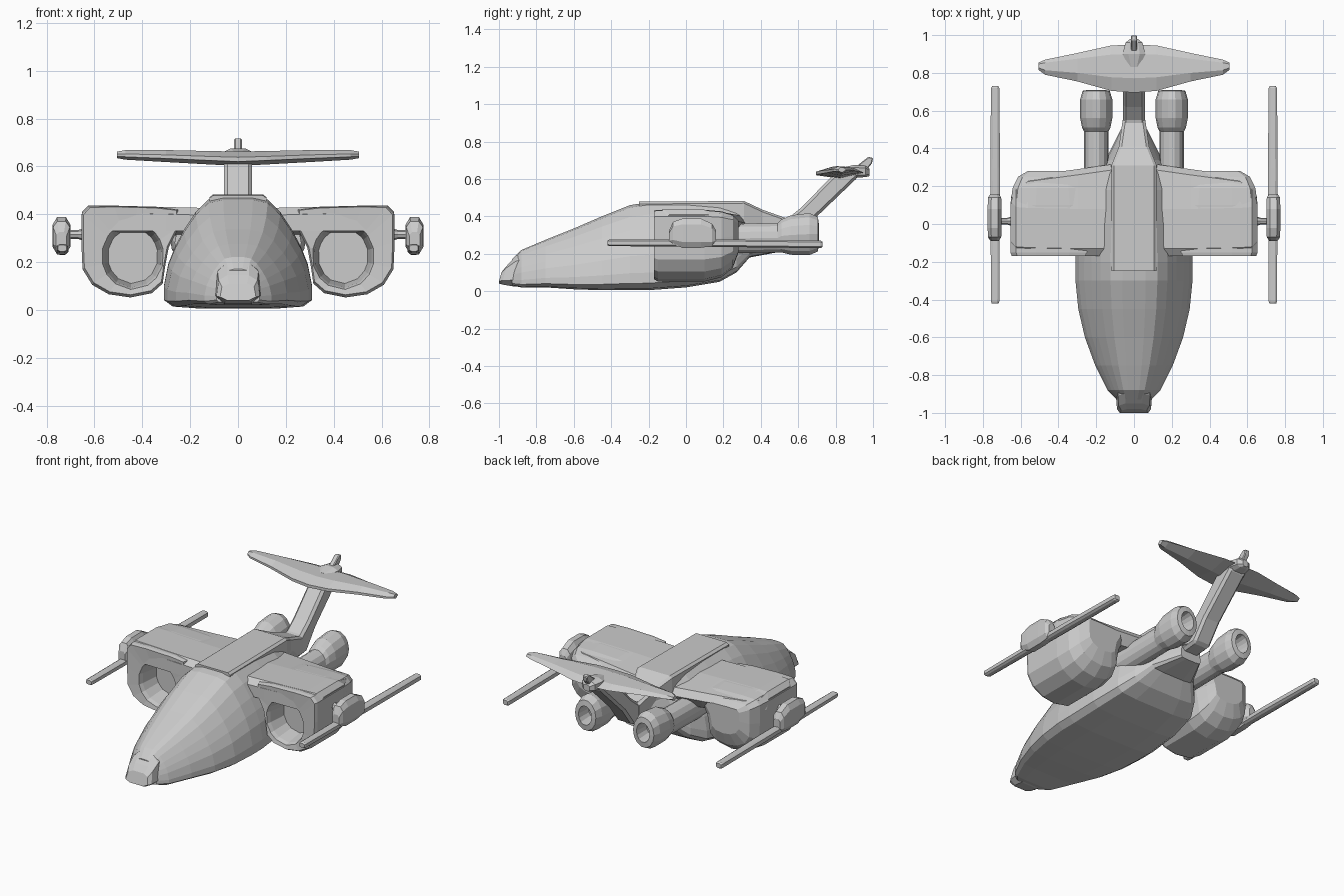
import bpy, bmesh, math


def loft(name, rings, mirror=False):
    """Skin a list of equal-length point rings and cap both ends."""
    bm = bmesh.new()
    vs = [[bm.verts.new(p) for p in r] for r in rings]
    n = len(rings[0])
    for a, b in zip(vs, vs[1:]):
        for i in range(n):
            j = (i + 1) % n
            bm.faces.new((a[i], a[j], b[j], b[i]))
    bm.faces.new(vs[0])
    bm.faces.new(vs[-1])
    bmesh.ops.recalc_face_normals(bm, faces=bm.faces)
    me = bpy.data.meshes.new(name)
    bm.to_mesh(me)
    bm.free()
    ob = bpy.data.objects.new(name, me)
    bpy.context.collection.objects.link(ob)
    if mirror:
        ob.modifiers.new("mirror", 'MIRROR').use_mirror_merge = False
    return ob


def ellipse(y, cx, cz, rx, rz, n=14):
    return [(cx + rx * math.cos(math.tau * i / n), y, cz + rz * math.sin(math.tau * i / n))
            for i in range(n)]


def plate(name, profile, hw):
    """Side profile (y, z) extruded across x with a slightly bevelled edge."""
    ob = loft(name, [[(x, y, z) for y, z in profile] for x in (-hw, hw)])
    b = ob.modifiers.new("bevel", 'BEVEL')
    b.width = hw * 0.3
    b.segments = 1
    return ob


# Fuselage: one normalised half section scaled along the body
half = [(0.5, 0), (0.88, 0.02), (1, 0.08), (1, 0.2), (0.94, 0.4), (0.85, 0.55),
        (0.73, 0.7), (0.57, 0.86), (0.4, 0.97), (0.2, 1)]
section = half + [(-u, v) for u, v in reversed(half)]
stations = [(-0.93, 0.09, 0.03, 0.17), (-0.88, 0.14, 0.02, 0.22), (-0.75, 0.205, 0.02, 0.275),
            (-0.6, 0.26, 0.01, 0.335), (-0.45, 0.295, 0.005, 0.4), (-0.3, 0.31, 0.005, 0.46),
            (-0.2, 0.31, 0.005, 0.475), (0.0, 0.30, 0.02, 0.475), (0.18, 0.27, 0.05, 0.47),
            (0.27, 0.22, 0.10, 0.46), (0.34, 0.15, 0.18, 0.44), (0.5, 0.07, 0.21, 0.39)]
loft("fuselage", [[(u * w, y, z0 + v * (z1 - z0)) for u, v in section]
                  for y, w, z0, z1 in stations])

# Nose cap
cap = [(-1, -0.6), (-0.6, -1), (0.6, -1), (1, -0.6), (0.9, 0.6), (0.5, 1), (-0.5, 1), (-0.9, 0.6)]
loft("nose_cap", [[(u * w, y + max(v, 0) * lean, zc + v * h) for u, v in cap]
                  for y, w, zc, h, lean in [(-1.0, 0.075, 0.075, 0.035, 0.02),
                                            (-0.98, 0.09, 0.09, 0.055, 0.03),
                                            (-0.92, 0.095, 0.11, 0.085, 0.02),
                                            (-0.85, 0.09, 0.12, 0.09, 0.0)]])

# Flat spine on top of the fuselage
loft("spine", [[(-w, y, z0), (w, y, z0), (w, y, z1 - 0.012), (w - 0.015, y, z1),
                (-w + 0.015, y, z1), (-w, y, z1 - 0.012)]
               for y, w, z0, z1 in [(-0.25, 0.12, 0.40, 0.478), (0.31, 0.12, 0.38, 0.482),
                                    (0.41, 0.08, 0.30, 0.435), (0.55, 0.06, 0.28, 0.385)]])

# Wings
loft("wings", [[(x, y0, 0.33), (x, y0, zt - 0.03), (x, y0 + 0.04, zt), (x, y0 + 0.25, zt),
                (x, y1 - 0.03, zt - 0.02), (x, y1, zt - 0.06), (x, y1 - 0.04, 0.31)]
               for x, y0, y1, zt in [(0.09, -0.17, 0.32, 0.425), (0.3, -0.17, 0.29, 0.43),
                                     (0.56, -0.165, 0.255, 0.437), (0.625, -0.16, 0.21, 0.437),
                                     (0.652, -0.13, 0.14, 0.41)]], True)

# Nacelles: outer shell, front lip and recessed elliptical intake
outline = [(0.655, 0.28), (0.655, 0.40), (0.625, 0.432), (0.52, 0.435), (0.42, 0.432), (0.34, 0.43),
           (0.25, 0.42), (0.25, 0.34), (0.29, 0.26), (0.305, 0.18), (0.315, 0.11), (0.36, 0.07),
           (0.45, 0.052), (0.54, 0.065), (0.61, 0.105), (0.65, 0.17)]
cx, cz = 0.44, 0.225


def scaled(y, s, t):
    return [(0.45 + (x - 0.45) * s, y, 0.33 + (z - 0.33) * t) for x, z in outline]


def intake(y, rx, rz):
    angles = [math.atan2((z - cz) / rz, (x - cx) / rx) for x, z in outline]
    return [(cx + rx * math.cos(a), y, cz + rz * math.sin(a)) for a in angles]


loft("nacelles", [intake(-0.03, 0.105, 0.115), intake(-0.14, 0.122, 0.132), intake(-0.165, 0.13, 0.14),
                  scaled(-0.17, 0.96, 0.96), scaled(-0.15, 1, 1), scaled(0.1, 1, 1),
                  scaled(0.19, 0.94, 0.92), scaled(0.25, 0.8, 0.74), scaled(0.28, 0.55, 0.45)], True)

# Small exhaust stub behind the right nacelle only
loft("exhaust_stub", [ellipse(0.2, 0.45, 0.33, 0.06, 0.06, 8), ellipse(0.25, 0.45, 0.33, 0.055, 0.055, 8),
                      ellipse(0.275, 0.45, 0.33, 0.03, 0.03, 8)])

# Rear engines: pipe, wider pod and hollow nozzle
loft("rear_engines", [ellipse(y, 0.2, z, rx, rz) for y, z, rx, rz in [
    (0.15, 0.28, 0.065, 0.08), (0.49, 0.285, 0.065, 0.08), (0.51, 0.295, 0.075, 0.09),
    (0.56, 0.30, 0.085, 0.108), (0.66, 0.305, 0.085, 0.115), (0.705, 0.305, 0.072, 0.095),
    (0.71, 0.305, 0.045, 0.06), (0.62, 0.305, 0.038, 0.05)]], True)

# Wing-tip pods, struts and long rods
octo = [(-1, -0.6), (-0.5, -1), (0.5, -1), (1, -0.6), (1, 0.6), (0.5, 1), (-0.5, 1), (-1, 0.6)]


def octagons(cx, rows):
    return [[(cx + u * w, y, z + v * h) for u, v in octo] for y, w, z, h in rows]


loft("tip_pods", octagons(0.738, [(-0.09, 0.022, 0.29, 0.035), (-0.07, 0.035, 0.31, 0.06),
                                  (-0.02, 0.037, 0.31, 0.078), (0.08, 0.037, 0.31, 0.078),
                                  (0.14, 0.035, 0.30, 0.06), (0.16, 0.022, 0.29, 0.035)]), True)
loft("tip_rods", octagons(0.735, [(-0.42, 0.018, 0.258, 0.013), (-0.41, 0.022, 0.258, 0.017),
                                  (0.3, 0.026, 0.255, 0.02), (0.72, 0.022, 0.25, 0.02),
                                  (0.73, 0.016, 0.25, 0.014)]), True)
loft("tip_struts", [[(x, 0.015 + r * math.cos(i * math.tau / 8), 0.315 + r * math.sin(i * math.tau / 8))
                     for i in range(8)] for x, r in [(0.62, 0.035), (0.67, 0.018), (0.73, 0.018)]], True)

# Swept tail fin, tip blade and its root fairing
plate("tail_fin", [(0.3, 0.24), (0.36, 0.42), (0.54, 0.385), (0.62, 0.45), (0.79, 0.625), (0.92, 0.64),
                   (0.92, 0.61), (0.69, 0.39), (0.60, 0.27)], 0.058)
plate("fin_tip", [(0.86, 0.62), (0.92, 0.675), (0.975, 0.718), (1.0, 0.712), (0.995, 0.685),
                  (0.96, 0.64), (0.96, 0.61)], 0.016)
loft("fin_tip_fairing", octagons(0, [(0.83, 0.03, 0.64, 0.02), (0.9, 0.06, 0.64, 0.035),
                                     (0.96, 0.045, 0.64, 0.03), (0.98, 0.02, 0.635, 0.02)]))

# Tailplane: lens sections along x
tail_half = [(0.0, 0.695, 0.95, 0.632, 0.03), (0.12, 0.705, 0.945, 0.636, 0.028),
             (0.3, 0.755, 0.905, 0.643, 0.025), (0.47, 0.79, 0.87, 0.648, 0.02),
             (0.505, 0.815, 0.855, 0.648, 0.014)]
tail = [(-x, *r) for x, *r in reversed(tail_half)] + tail_half[1:]
loft("tailplane", [[(x, y0, z - h * 0.4), (x, y0, z + h * 0.2), (x, y0 + 0.3 * (y1 - y0), z + h),
                    (x, y1 - 0.2 * (y1 - y0), z + h * 0.8), (x, y1, z), (x, y0 + 0.5 * (y1 - y0), z - h)]
                   for x, y0, y1, z, h in tail])
